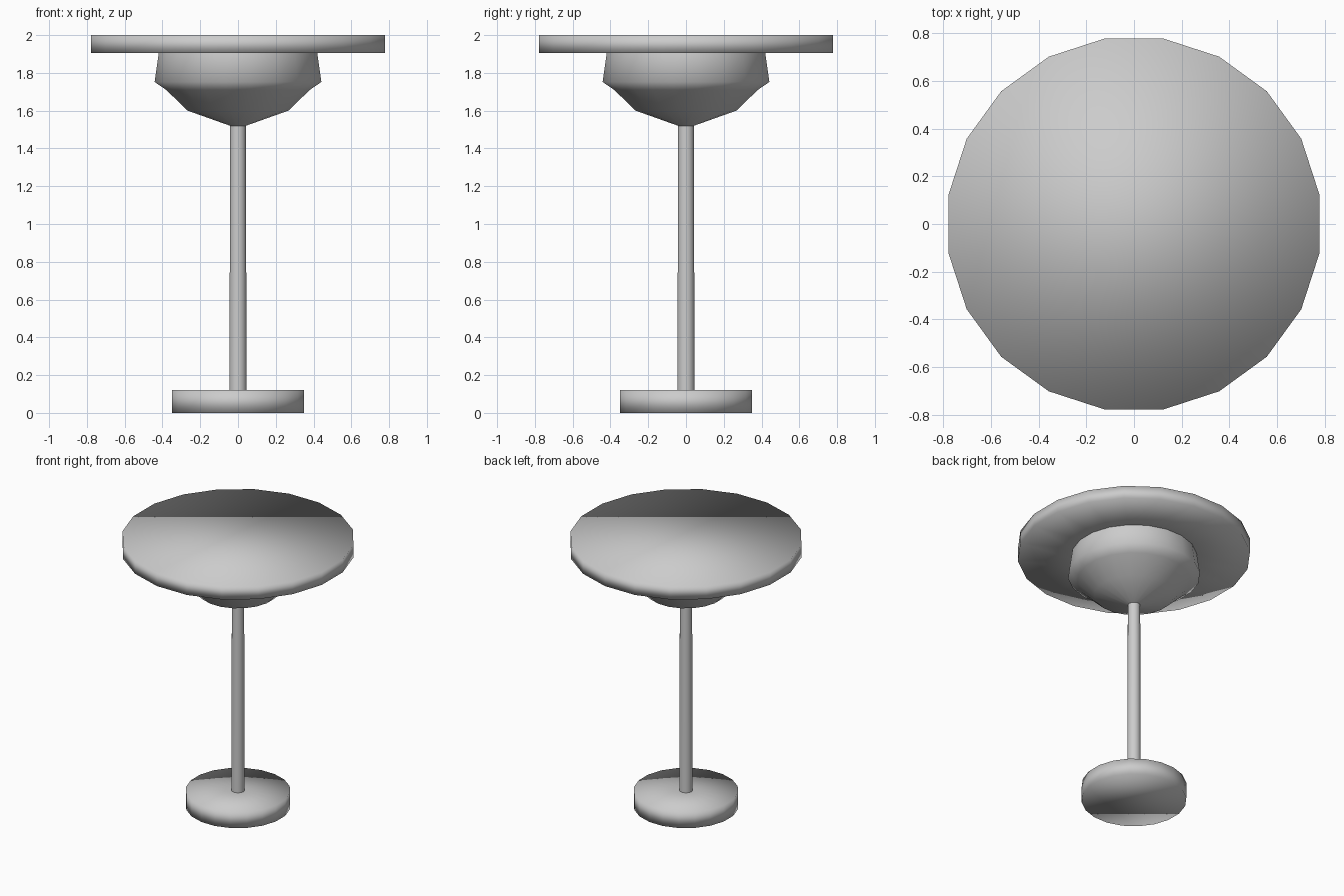
import bpy, bmesh
from math import cos, sin, pi

if "Cube" in bpy.data.objects:
    bpy.data.objects.remove(bpy.data.objects["Cube"])

SIDES = 20


def lathe(name, profile, cap_start=False, cap_end=False):
    """Revolve (radius, z) points, listed from bottom to top, about z."""
    bm = bmesh.new()
    rings = []
    for r, z in profile:
        rings.append([bm.verts.new((r * cos((k + 0.5) * 2 * pi / SIDES),
                                    r * sin((k + 0.5) * 2 * pi / SIDES), z))
                      for k in range(SIDES)])
    for a, b in zip(rings, rings[1:]):
        for k in range(SIDES):
            n = (k + 1) % SIDES
            bm.faces.new((a[k], a[n], b[n], b[k]))
    if cap_start:
        bm.faces.new(rings[0][::-1])
    if cap_end:
        bm.faces.new(rings[-1])
    for f in bm.faces:
        f.smooth = True
    mesh = bpy.data.meshes.new(name)
    bm.to_mesh(mesh)
    bm.free()
    obj = bpy.data.objects.new(name, mesh)
    bpy.context.collection.objects.link(obj)
    return obj


# Round foot, open only where the stem joins
lathe("base", [(0.355, 0), (0.355, 0.12), (0.046, 0.12)], cap_start=True)

# Slim column
lathe("stem", [(0.046, 0.12), (0.042, 1.52)])

# Faceted bowl under the top
lathe("bowl", [(0.042, 1.52), (0.27, 1.6), (0.385, 1.71),
               (0.447, 1.752), (0.425, 1.905)])

# Wide disc top
lathe("table_top", [(0.425, 1.905), (0.788, 1.905), (0.788, 2.0)], cap_end=True)
